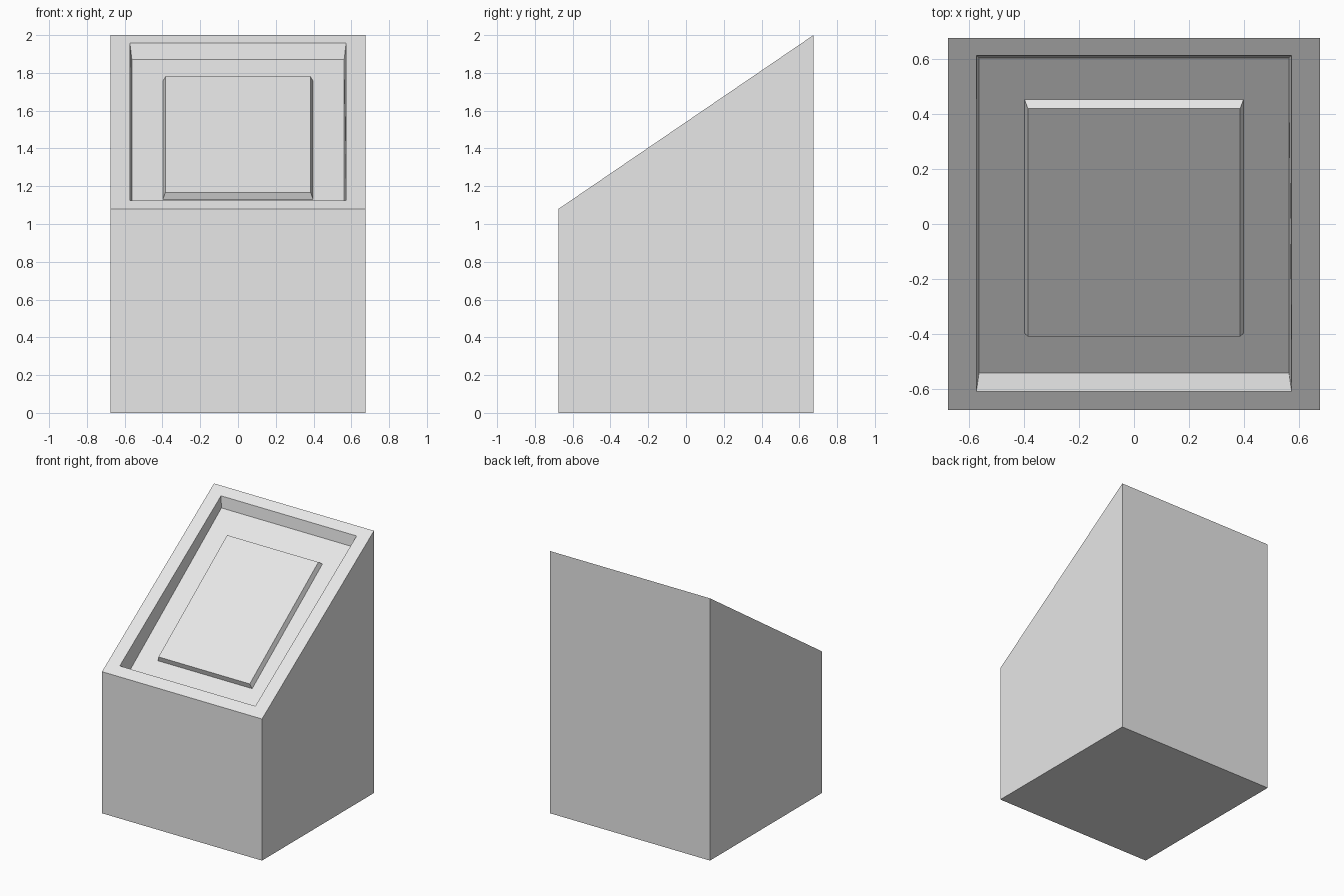
import bpy
import bmesh

cube = bpy.data.objects.get("Cube")
if cube:
    bpy.data.objects.remove(cube, do_unlink=True)

# One plain grey for everything
grey = bpy.data.materials.new("light grey")
grey.use_nodes = True
colour = (0.8, 0.8, 0.8, 1)
grey.diffuse_color = colour
grey.node_tree.nodes["Principled BSDF"].inputs["Base Color"].default_value = colour


def stacked_rings(name, rings):
    """Join rectangles (half width, front y/z, back y/z) into a closed solid."""
    bm = bmesh.new()
    loops = []
    for w, (yf, zf), (yb, zb) in rings:
        corners = [(-w, yf, zf), (w, yf, zf), (w, yb, zb), (-w, yb, zb)]
        loops.append([bm.verts.new(c) for c in corners])
    for low, high in zip(loops, loops[1:]):
        for i in range(4):
            j = (i + 1) % 4
            bm.faces.new((low[i], low[j], high[j], high[i]))
    bm.faces.new(reversed(loops[0]))
    bm.faces.new(loops[-1])
    bmesh.ops.recalc_face_normals(bm, faces=bm.faces)
    mesh = bpy.data.meshes.new(name)
    bm.to_mesh(mesh)
    bm.free()
    mesh.materials.append(grey)
    obj = bpy.data.objects.new(name, mesh)
    bpy.context.scene.collection.objects.link(obj)
    return obj


HALF = 0.675
FRONT_Z, BACK_Z = 1.08, 2.0


def slope(y):
    """Point on the sloping top of the pedestal."""
    return y, FRONT_Z + (BACK_Z - FRONT_Z) * (y + HALF) / (2 * HALF)


def floor(y):
    """Point on the slightly steeper floor of the recess."""
    return y, 1.424 + 0.741 * y


# Pedestal: base, sloping rim, recess mouth, recess floor
stacked_rings("pedestal", [
    (HALF, (-HALF, 0), (HALF, 0)),
    (HALF, slope(-HALF), slope(HALF)),
    (0.572, slope(-0.608), slope(0.612)),
    (0.562, floor(-0.54), floor(0.603)),
])

# Raised panel with slightly tapered edges, resting on the recess floor
stacked_rings("raised_panel", [
    (0.397, floor(-0.396), floor(0.451)),
    (0.385, (-0.408, 1.168), (0.419, 1.781)),
])
